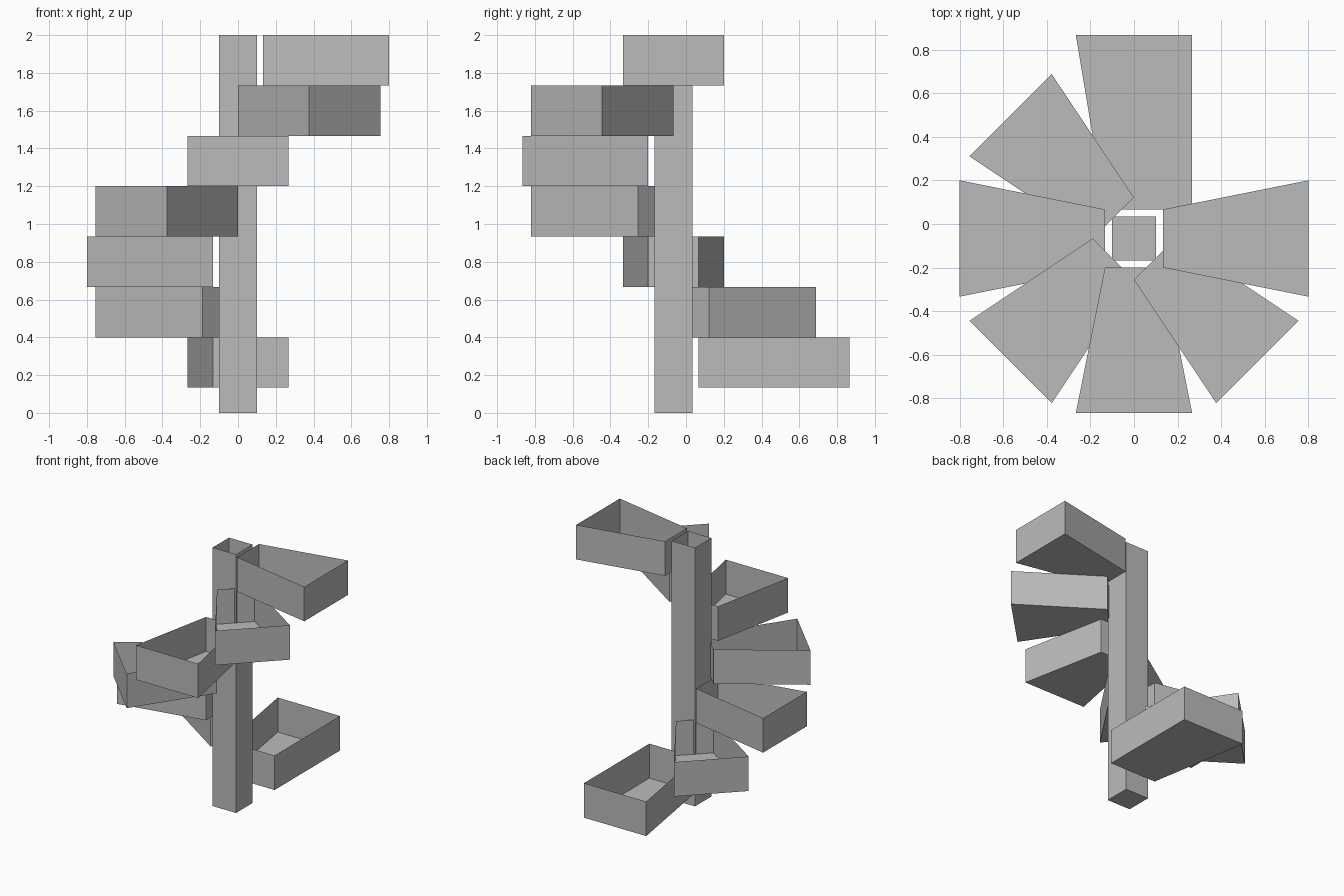
import bpy
import bmesh
from math import pi
from mathutils import Matrix, Vector

cube = bpy.data.objects.get("Cube")
if cube:
    bpy.data.objects.remove(cube, do_unlink=True)

UNIT = 2 / 15               # modular size that all parts share
AXIS = Vector((0, -UNIT / 2, 0))

grey = bpy.data.materials.new("plain grey")
grey.use_nodes = True
grey.diffuse_color = (0.5, 0.5, 0.5, 1)
grey.node_tree.nodes["Principled BSDF"].inputs["Base Color"].default_value = grey.diffuse_color


def open_box(name, outline, bottom, height, turn=0):
    """Thin-walled box with a floor and no lid, turned about the stair axis."""
    bm = bmesh.new()
    floor = bm.faces.new([bm.verts.new((x, y, 0)) for x, y in outline])
    walls = bmesh.ops.extrude_edge_only(bm, edges=floor.edges[:])
    top = [v for v in walls["geom"] if isinstance(v, bmesh.types.BMVert)]
    bmesh.ops.translate(bm, verts=top, vec=(0, 0, height))
    bmesh.ops.recalc_face_normals(bm, faces=bm.faces)
    # Make the floor face down so the walls face outwards
    floor.normal_update()
    if floor.normal.z > 0:
        bmesh.ops.reverse_faces(bm, faces=bm.faces)
    bm.transform(Matrix.Translation(AXIS + Vector((0, 0, bottom))) @ Matrix.Rotation(turn, 4, "Z"))
    mesh = bpy.data.meshes.new(name)
    bm.to_mesh(mesh)
    bm.free()
    mesh.materials.append(grey)
    obj = bpy.data.objects.new(name, mesh)
    bpy.context.collection.objects.link(obj)
    return obj


# Central post
h = 0.75 * UNIT
open_box("central_post", [(-h, -h), (h, -h), (h, h), (-h, h)], 0, 2)

# Bottom landing, straight on one side and tapered on the other
open_box("landing", [(-UNIT, UNIT), (2 * UNIT, UNIT), (2 * UNIT, 7 * UNIT), (-2 * UNIT, 7 * UNIT)],
         UNIT, 2 * UNIT)

# Wedge steps winding up around the post, an eighth of a turn apart
wedge = [(-UNIT, UNIT), (UNIT, UNIT), (2 * UNIT, 6 * UNIT), (-2 * UNIT, 6 * UNIT)]
for i in range(1, 7):
    open_box(f"step_{i}", wedge, UNIT + 2 * UNIT * i, 2 * UNIT, i * pi / 4)
